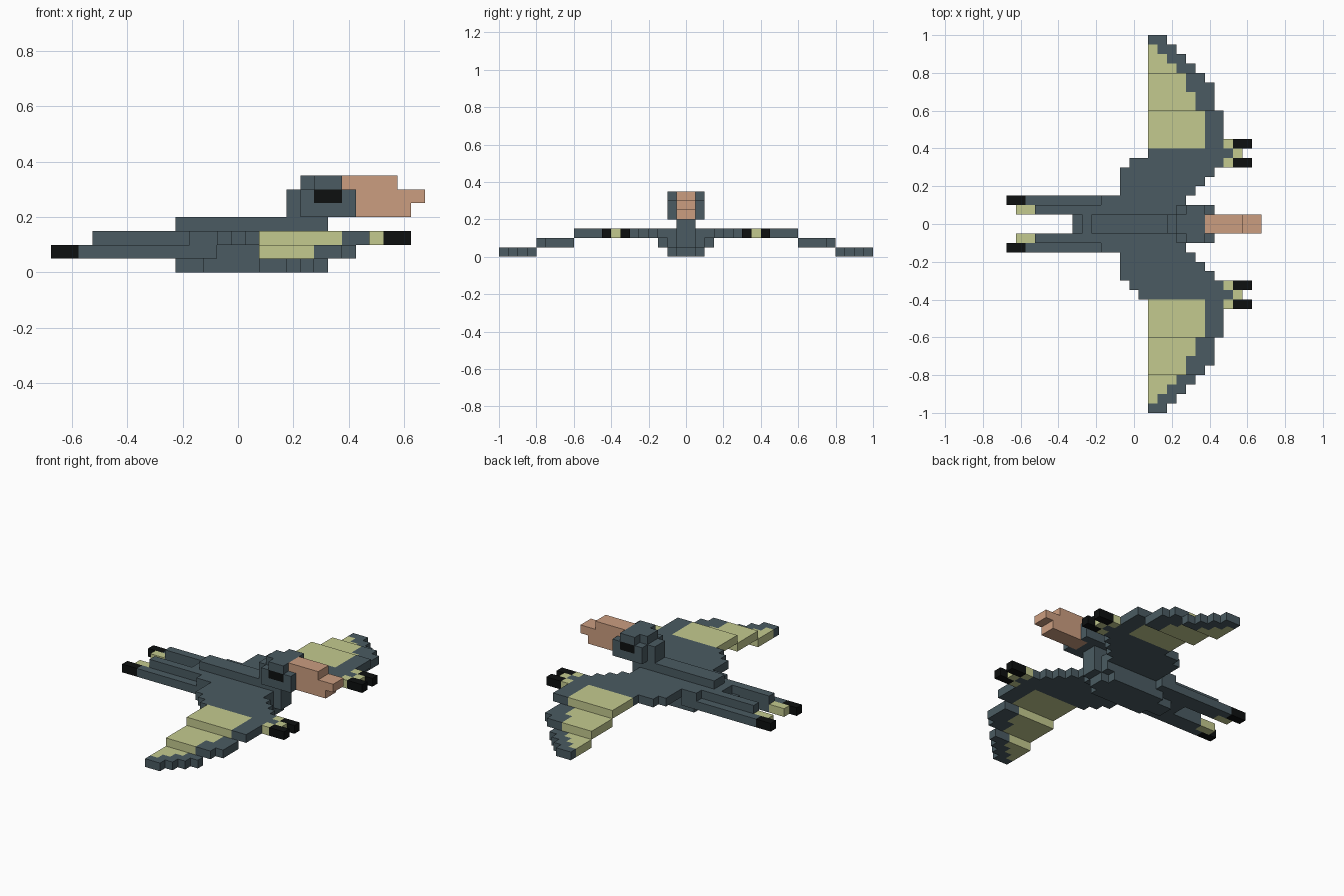
import bpy, bmesh
from mathutils import Vector

if "Cube" in bpy.data.objects:
    bpy.data.objects.remove(bpy.data.objects["Cube"])

S = 0.05                                    # block size
COLOURS = {
    "slate": (0.069, 0.105, 0.122, 1),
    "pale_olive": (0.552, 0.591, 0.275, 1),
    "salmon": (0.597, 0.337, 0.216, 1),
    "black": (0.004, 0.005, 0.005, 1),
}
MATS = []
for name, col in COLOURS.items():
    m = bpy.data.materials.new(name)
    m.diffuse_color = col
    m.use_nodes = True
    m.node_tree.nodes["Principled BSDF"].inputs["Base Color"].default_value = m.diffuse_color
    MATS.append(m)
NAMES = list(COLOURS)
cells = {}                                  # (i, j, k) -> (part, colour)


def fill(part, colour, x0, x1, y0, y1, z0, z1, sides=(1, -1)):
    """Fill a block region, mirrored across y = 0."""
    for i in range(round((x0 + .675) / S), round((x1 + .675) / S)):
        for j in range(round(y0 / S), round(y1 / S)):
            for k in range(round(z0 / S), round(z1 / S)):
                for s in sides:
                    jj = j if s > 0 else -1 - j
                    label = part if part in CENTRE else part + ("_left" if s > 0 else "_right")
                    cells[i, jj, k] = (label, colour)


CENTRE = {"body", "head", "beak"}

# body: keel, belly, back layer and ridge
fill("body", "slate", -.225, .275, 0, .05, 0, .05)
fill("body", "slate", -.125, .225, .05, .1, 0, .05)
fill("body", "slate", -.325, .325, 0, .05, .05, .1)
fill("body", "slate", -.225, .275, .05, .1, .05, .1)
fill("body", "slate", -.275, .325, 0, .05, .1, .15)
fill("body", "slate", -.225, .275, .05, .1, .1, .15)
fill("body", "slate", -.225, .325, 0, .05, .15, .2)

# head with cheeks, brows and eyes
fill("head", "slate", .175, .425, 0, .05, .2, .3)
fill("head", "slate", .225, .375, 0, .05, .3, .35)
fill("head", "slate", .225, .425, .05, .1, .2, .3)
fill("head", "slate", .275, .375, .05, .1, .3, .35)
fill("head", "black", .275, .375, .05, .1, .25, .3)

# beak, hooked at the middle layer
for z, tip in ((.2, .625), (.25, .675), (.3, .575)):
    fill("beak", "salmon", .375, tip, 0, .05, z, z + S)

# wings: one row per block along y (start y, rear x, membrane end x, front x)
ROWS = [(.1, -.175, None, .275), (.15, -.075, None, .325), (.2, -.075, None, .375),
        (.25, -.075, None, .425), (.3, -.025, None, .475), (.35, .075, None, .525),
        (.4, .075, .375, .475), (.45, .075, .375, .475), (.5, .075, .375, .475),
        (.55, .075, .375, .475), (.6, .075, .325, .425), (.65, .075, .325, .425),
        (.7, .075, .275, .425), (.75, .075, .275, .375), (.8, .075, .225, .325),
        (.85, .075, .175, .275), (.9, .075, .125, .225), (.95, .075, None, .175)]
for y, rear, membrane, front in ROWS:
    z = .1 if y < .59 else .05 if y < .79 else 0
    fill("wing", "slate", rear, front, y, y + S, z, z + S)
    if membrane:
        fill("wing", "pale_olive", rear, membrane, y, y + S, z, z + S)
fill("wing", "slate", .025, .075, .35, .4, .1, .15, sides=(-1,))

# wing claws
for y in (.3, .4):
    fill("claw", "pale_olive", .475, .525, y, y + S, .1, .15)
    fill("claw", "black", .525, .625, y, y + S, .1, .15)
fill("claw", "pale_olive", .525, .575, .35, .4, .1, .15)

# trailing legs and feet
fill("leg", "slate", -.525, -.225, .05, .1, .05, .15)
fill("leg", "slate", -.575, -.075, .1, .15, .05, .1)
fill("foot", "pale_olive", -.625, -.525, .05, .1, .05, .1)
fill("foot", "black", -.675, -.575, .1, .15, .05, .1)

# one object per part, made of the exposed block faces only
DIRS = [(1, 0, 0), (-1, 0, 0), (0, 1, 0), (0, -1, 0), (0, 0, 1), (0, 0, -1)]
for part in sorted({p for p, c in cells.values()}):
    bm = bmesh.new()
    verts = {}
    for cell, (label, colour) in cells.items():
        if label != part:
            continue
        for d in DIRS:
            if tuple(a + b for a, b in zip(cell, d)) in cells:
                continue
            n = Vector(d)
            u = Vector((d[1], d[2], d[0]))
            v = n.cross(u)
            mid = Vector(cell) + Vector((.5, .5, .5)) + n * .5
            ring = []
            for a, b in ((-.5, -.5), (.5, -.5), (.5, .5), (-.5, .5)):
                p = mid + u * a + v * b
                key = tuple(round(t) for t in p)
                if key not in verts:
                    verts[key] = bm.verts.new((key[0] * S - .675, key[1] * S, key[2] * S))
                ring.append(verts[key])
            bm.faces.new(ring).material_index = NAMES.index(colour)
    bmesh.ops.dissolve_limit(bm, angle_limit=.01, verts=bm.verts[:], edges=bm.edges[:],
                             delimit={'MATERIAL'})
    me = bpy.data.meshes.new(part)
    for m in MATS:
        me.materials.append(m)
    bm.to_mesh(me)
    bm.free()
    bpy.context.collection.objects.link(bpy.data.objects.new(part, me))
